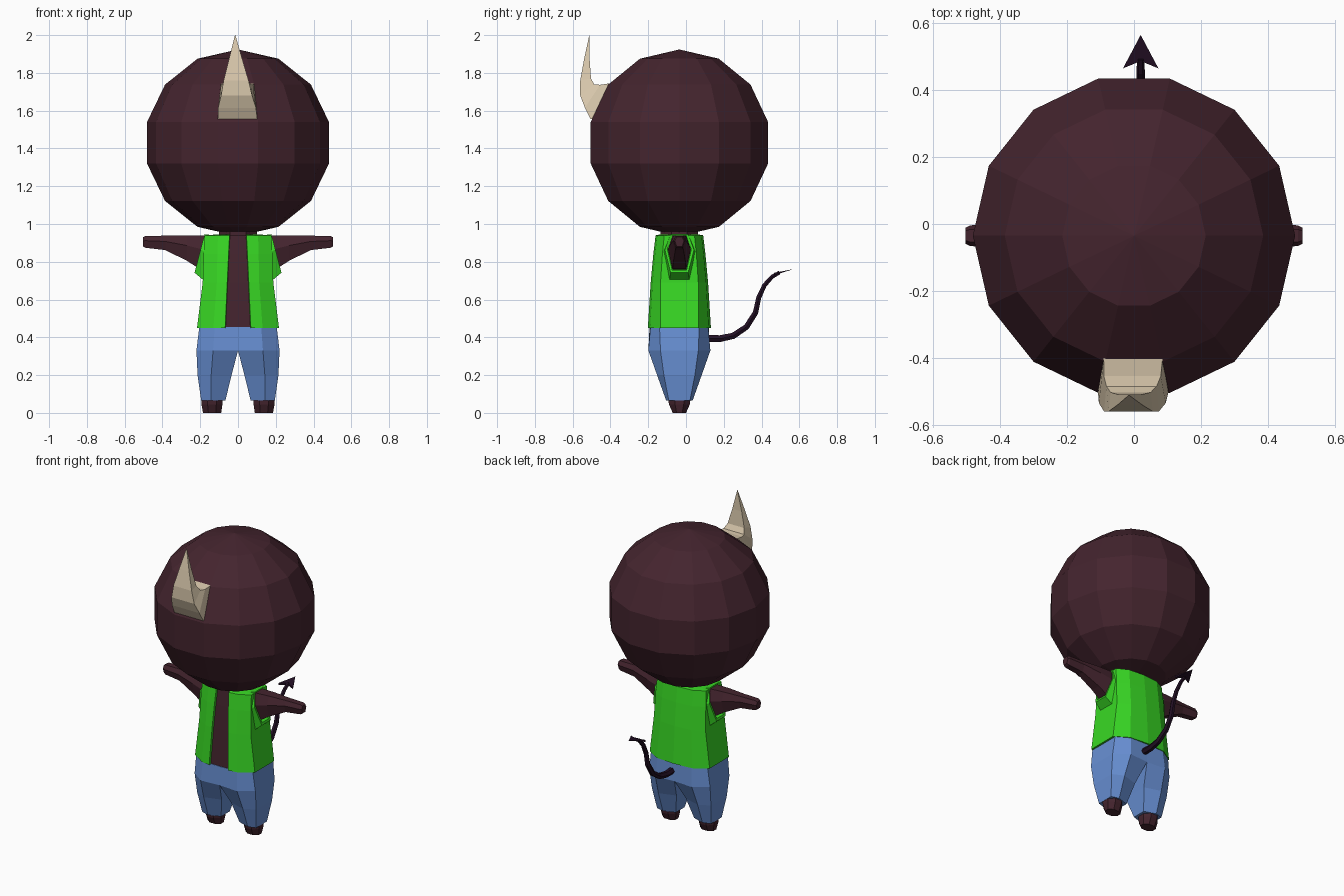
import bpy, bmesh, math
from mathutils import Vector, Matrix

if "Cube" in bpy.data.objects:
    bpy.data.objects.remove(bpy.data.objects["Cube"])

CY = -0.035  # depth of the body axis


def mat(name, r, g, b):
    lin = lambda c: c / 12.92 if c <= 0.04045 else ((c + 0.055) / 1.055) ** 2.4
    m = bpy.data.materials.new(name)
    m.diffuse_color = (lin(r / 255), lin(g / 255), lin(b / 255), 1)
    m.use_nodes = True
    m.node_tree.nodes["Principled BSDF"].inputs["Base Color"].default_value = m.diffuse_color
    return m


SKIN = mat("dark maroon skin", 68, 36, 46)
GREEN = mat("green cloth", 56, 216, 36)
BLUE = mat("blue denim", 104, 144, 212)
BONE = mat("bone", 217, 200, 172)
DARK = mat("dark purple", 34, 15, 36)


def finish(bm, name, material):
    me = bpy.data.meshes.new(name)
    bm.to_mesh(me)
    bm.free()
    me.materials.append(material)
    ob = bpy.data.objects.new(name, me)
    bpy.context.collection.objects.link(ob)
    return ob


def loft(name, rings, material, closed=True, cap_start=True, cap_end=True):
    """Skin a list of equal-length point rings."""
    bm = bmesh.new()
    vs = [[bm.verts.new(p) for p in r] for r in rings]
    n = len(vs[0])
    for a, b in zip(vs, vs[1:]):
        for i in range(n if closed else n - 1):
            j = (i + 1) % n
            bm.faces.new((a[i], a[j], b[j], b[i]))
    if closed:
        if cap_start:
            bm.faces.new(vs[0][::-1])
        if cap_end:
            bm.faces.new(vs[-1])
        bmesh.ops.recalc_face_normals(bm, faces=bm.faces)
    return finish(bm, name, material)


# Head
bm = bmesh.new()
bmesh.ops.create_uvsphere(bm, u_segments=14, v_segments=7, radius=0.494,
                          matrix=Matrix.Translation((0, CY, 1.43)) @ Matrix.Rotation(math.pi / 2, 4, 'Z'))
finish(bm, "head", SKIN)

# Horn: (outer y, z, half width), (inner y, z, half width)
horn = [((-0.44, 1.56, 0.10), (-0.34, 1.72, 0.085)),
        ((-0.505, 1.555, 0.105), (-0.40, 1.745, 0.088)),
        ((-0.535, 1.615, 0.10), (-0.455, 1.737, 0.085)),
        ((-0.56, 1.68, 0.082), (-0.485, 1.738, 0.075)),
        ((-0.56, 1.76, 0.066), (-0.503, 1.77, 0.06)),
        ((-0.54, 1.87, 0.036), (-0.51, 1.87, 0.034)),
        ((-0.512, 2.0, 0.001), (-0.51, 2.0, 0.001))]
rings = []
for k, ((y0, z0, w0), (y1, z1, w1)) in enumerate(horn):
    dx = -0.015 * k / 6
    rings.append([(dx - w0, y0, z0), (dx + w0, y0, z0), (dx + w1, y1, z1), (dx - w1, y1, z1)])
loft("horn", rings, BONE)


# Torso and vest share one cross-section
def body_ring(z, hx, hy, fy, gap, inset=0.0):
    hx, hy, fy = hx - inset, hy - inset, fy - inset * 0.5
    half = [(gap, -hy), (0.6 * hx, -0.93 * hy), (hx, -fy), (hx, fy), (0.6 * hx, 0.93 * hy)]
    pts = half + [(0, hy)] + [(-x, y) for x, y in reversed(half)]
    return [(x, CY + y, z) for x, y in pts]


levels = [(0.45, 0.217, 0.167, 0.10, 0.068), (0.69, 0.187, 0.152, 0.10, 0.057),
          (0.84, 0.182, 0.138, 0.09, 0.05), (0.94, 0.177, 0.126, 0.08, 0.045)]
loft("torso", [body_ring(*l, inset=0.013) for l in levels], SKIN)
vest = loft("vest", [body_ring(*l) for l in levels] + [body_ring(0.945, 0.105, 0.10, 0.05, 0.043)],
            GREEN, closed=False)
sol = vest.modifiers.new("thickness", 'SOLIDIFY')
sol.thickness = 0.02
sol.offset = -1

# Neck
bm = bmesh.new()
bmesh.ops.create_cone(bm, cap_ends=True, segments=8, radius1=0.108, radius2=0.108, depth=0.14,
                      matrix=Matrix.Translation((0, CY, 0.93)) @ Matrix.Rotation(math.pi / 8, 4, 'Z'))
finish(bm, "neck", SKIN)


# Upright hexagon across the arm; x may lean from bottom to top
def arm_ring(s, xb, xt, zb, zt, w):
    mid = zb + (zt - zb) * 0.6
    xm = xb + (xt - xb) * 0.6
    pts = [(xb, -0.6 * w, zb), (xm, -w, mid), (xt, -0.6 * w, zt),
           (xt, 0.6 * w, zt), (xm, w, mid), (xb, 0.6 * w, zb)]
    return [(s * x, CY + y, z) for x, y, z in pts]


# Half-body ring for the trousers
def leg_ring(s, z, xi, xo, hy, fy, yi):
    w = xo - xi
    pts = [(xi, -yi), (xi + 0.6 * w, -hy), (xo, -fy), (xo, fy), (xi + 0.6 * w, hy), (xi, yi)]
    return [(s * x, CY + y, z) for x, y in pts]


def foot_ring(s, z, cx, rx, ry):
    return [(s * (cx + rx * math.cos(a)), CY + ry * math.sin(a), z)
            for a in ((i + 0.5) * math.pi / 4 for i in range(8))]


for s, side in ((1, "right"), (-1, "left")):
    # Sleeve with a recessed rim
    loft(side + "_sleeve", [arm_ring(s, 0.15, 0.13, 0.675, 0.94, 0.095),
                            arm_ring(s, 0.23, 0.177, 0.742, 0.946, 0.077),
                            arm_ring(s, 0.226, 0.173, 0.757, 0.938, 0.063),
                            arm_ring(s, 0.195, 0.15, 0.757, 0.938, 0.063)], GREEN, cap_end=False)
    # Arm
    loft(side + "_arm", [arm_ring(s, 0.12, 0.12, 0.745, 0.938, 0.062),
                         arm_ring(s, 0.205, 0.19, 0.763, 0.938, 0.06),
                         arm_ring(s, 0.27, 0.27, 0.805, 0.94, 0.052),
                         arm_ring(s, 0.385, 0.385, 0.862, 0.938, 0.036),
                         arm_ring(s, 0.49, 0.49, 0.874, 0.937, 0.031),
                         arm_ring(s, 0.503, 0.503, 0.882, 0.93, 0.024)], SKIN)
    # Trouser leg
    loft(side + "_trouser_leg", [leg_ring(s, 0.455, 0, 0.205, 0.153, 0.105, 0.158),
                                 leg_ring(s, 0.33, 0, 0.22, 0.164, 0.10, 0.155),
                                 leg_ring(s, 0.20, 0.034, 0.214, 0.118, 0.082, 0.085),
                                 leg_ring(s, 0.065, 0.067, 0.195, 0.07, 0.056, 0.045)], BLUE)
    # Foot
    loft(side + "_foot", [foot_ring(s, 0.0, 0.137, 0.052, 0.038),
                          foot_ring(s, 0.045, 0.138, 0.06, 0.06),
                          foot_ring(s, 0.075, 0.138, 0.06, 0.064)], SKIN)

# Tail: hexagonal tube along a curve in the side plane
TX = 0.02
path = [(0.08, 0.395), (0.18, 0.393), (0.25, 0.408), (0.32, 0.455), (0.368, 0.53), (0.385, 0.61),
        (0.415, 0.675), (0.455, 0.72), (0.495, 0.743)]
rings = []
for i, (y, z) in enumerate(path):
    a, b = path[max(i - 1, 0)], path[min(i + 1, len(path) - 1)]
    t = Vector((0, b[0] - a[0], b[1] - a[1])).normalized()
    n = Vector((0, -t.z, t.y))
    r = 0.022 - 0.011 * i / (len(path) - 1)
    rings.append([Vector((TX, y, z)) + r * (math.cos(k * math.pi / 3) * Vector((1, 0, 0))
                  + math.sin(k * math.pi / 3) * n) for k in range(6)])
loft("tail", rings, DARK)

# Arrow-shaped tail tip
arrow = [(0, 0.565), (0.053, 0.465), (0.012, 0.482), (-0.012, 0.482), (-0.053, 0.465)]
loft("tail_tip", [[(TX + x, y, 0.735 + 0.25 * (y - 0.465) + h * (0.57 - y)) for x, y in arrow]
                  for h in (-0.06, 0.06)], DARK)
